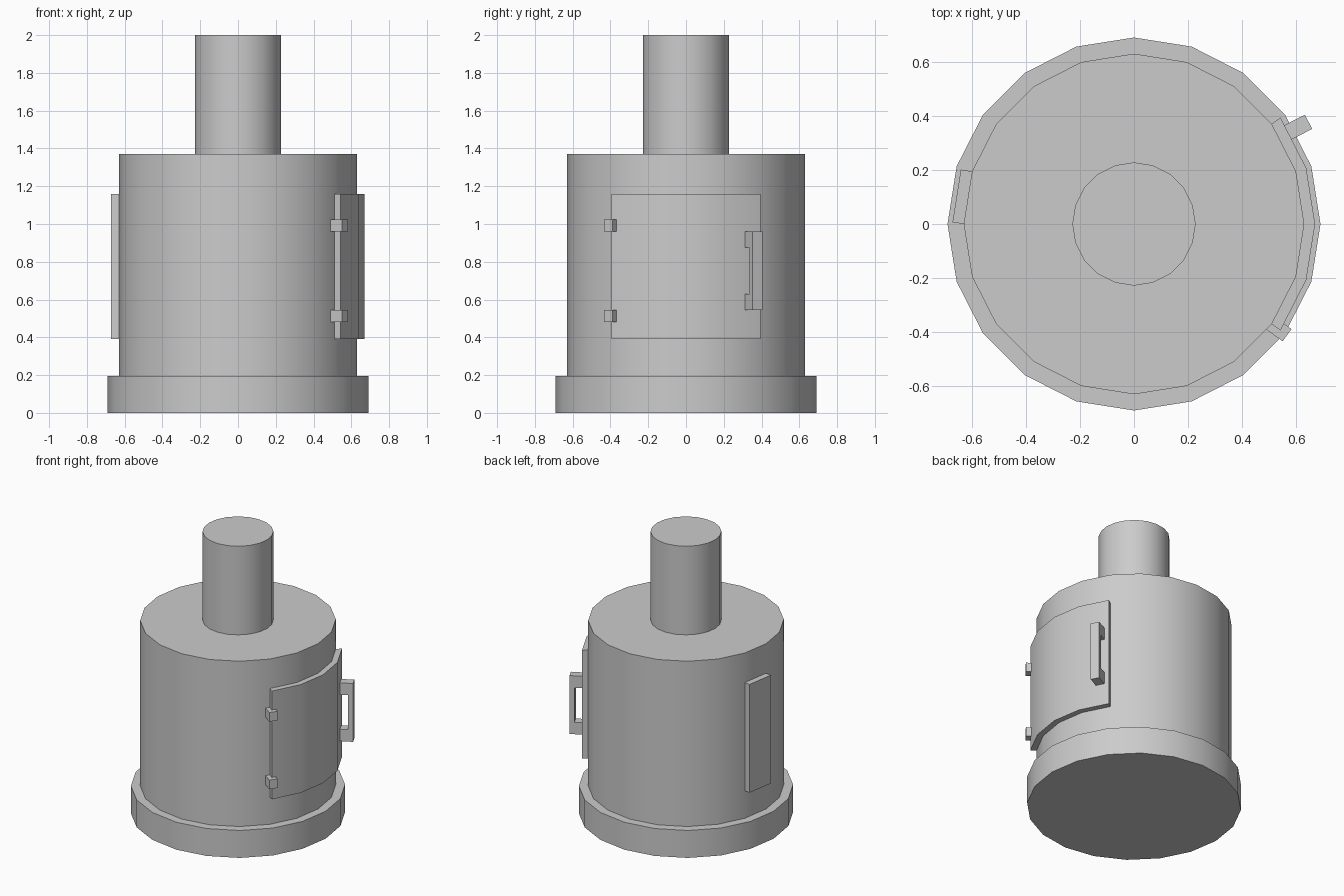
import bpy, bmesh
from math import cos, sin, radians
from mathutils import Vector

if "Cube" in bpy.data.objects:
    bpy.data.objects.remove(bpy.data.objects["Cube"])


def polar(r, deg):
    return Vector((r * cos(radians(deg)), r * sin(radians(deg))))


def prism(name, outline, z0, z1, smooth=False):
    """Extrude a counter-clockwise xy outline from z0 to z1."""
    bm = bmesh.new()
    face = bm.faces.new([bm.verts.new((p[0], p[1], z0)) for p in outline])
    ext = bmesh.ops.extrude_face_region(bm, geom=[face])["geom"]
    bmesh.ops.translate(bm, vec=(0, 0, z1 - z0),
                        verts=[g for g in ext if isinstance(g, bmesh.types.BMVert)])
    if not any(len(f.verts) == len(outline) and abs(f.calc_center_median().z - z0) < 1e-6
               for f in bm.faces):
        bm.faces.new([v for v in bm.verts if abs(v.co.z - z0) < 1e-6])
    bmesh.ops.recalc_face_normals(bm, faces=bm.faces)
    mesh = bpy.data.meshes.new(name)
    bm.to_mesh(mesh)
    bm.free()
    ob = bpy.data.objects.new(name, mesh)
    bpy.context.collection.objects.link(ob)
    if smooth:
        bpy.ops.object.select_all(action='DESELECT')
        ob.select_set(True)
        bpy.context.view_layer.objects.active = ob
        bpy.ops.object.shade_smooth_by_angle(angle=radians(30))
    return ob


def drum(name, r, z0, z1):
    return prism(name, [polar(r, 18 * i) for i in range(20)], z0, z1, True)


def block(name, r0, r1, side0, side1, deg, z0, z1):
    """Box placed by radial and sideways distances along direction deg."""
    n, t = polar(1, deg), polar(1, deg + 90)
    prism(name, [n * r0 + t * side0, n * r1 + t * side0,
                 n * r1 + t * side1, n * r0 + t * side1], z0, z1)


# Base, body and chimney
drum("base", 0.69, 0, 0.195)
drum("body", 0.63, 0.195, 1.37)
drum("chimney", 0.228, 1.37, 2.0)

# Curved door on the right side
angles = [-36, -18, 0, 18, 36]
prism("door", [polar(0.67, a) for a in angles] +
      [polar(0.628, a) for a in reversed(angles)], 0.39, 1.16, True)

# Flat panel on one facet of the left side
a, b, push = polar(0.63, 162), polar(0.63, 180), polar(0.042, 171)
prism("back_panel", [a, a + push, b + push, b], 0.39, 1.16)

# Door hinges
for label, z in (("lower", 0.48), ("upper", 0.96)):
    block("hinge_" + label, 0.625, 0.70, -0.028, 0.028, -36, z, z + 0.065)

# Door handle: C-shaped profile made of a grip and two arms
block("handle_grip", 0.715, 0.747, 0.014, 0.073, 27, 0.545, 0.96)
for label, z in (("lower", 0.545), ("upper", 0.875)):
    block("handle_arm_" + label, 0.64, 0.715, 0.014, 0.073, 27, z, z + 0.085)
